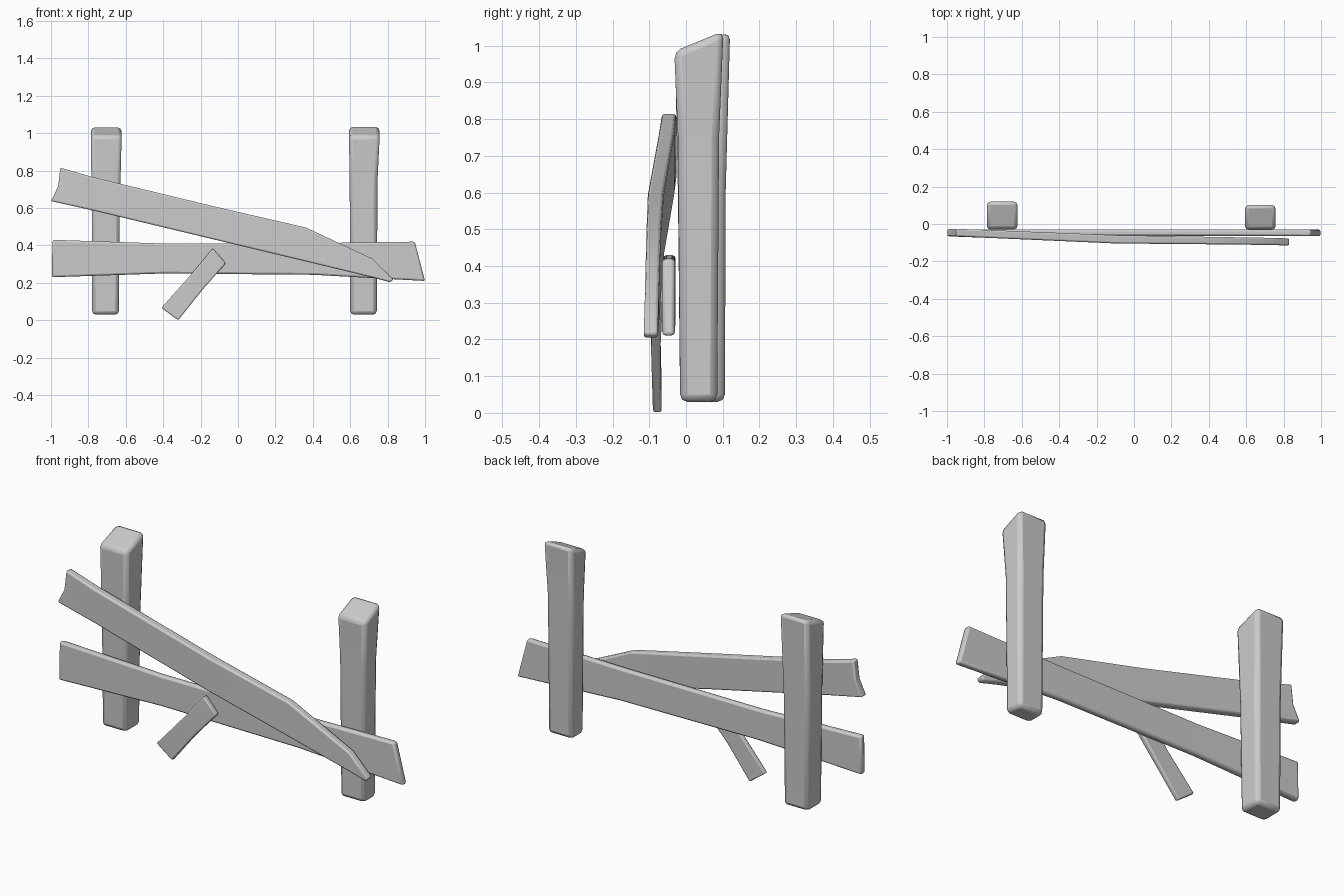
import bpy, bmesh, math

if "Cube" in bpy.data.objects:
    bpy.data.objects.remove(bpy.data.objects["Cube"])


def finish(name, bm, width):
    """Turn a bmesh into an object with softened edges."""
    bmesh.ops.recalc_face_normals(bm, faces=bm.faces[:])
    mesh = bpy.data.meshes.new(name)
    bm.to_mesh(mesh)
    bm.free()
    ob = bpy.data.objects.new(name, mesh)
    bpy.context.collection.objects.link(ob)
    mod = ob.modifiers.new("soft_edges", 'BEVEL')
    mod.width = width
    mod.segments = 2
    mod.limit_method = 'ANGLE'
    mod.angle_limit = math.radians(40)
    bpy.ops.object.select_all(action='DESELECT')
    ob.select_set(True)
    bpy.context.view_layer.objects.active = ob
    bpy.ops.object.shade_smooth_by_angle(angle=math.radians(35))
    return ob


def plank(name, stations, width, start_mid=None):
    """Station: lower (x, z), upper (x, z), front y, back y."""
    bm = bmesh.new()
    rings = []
    for i, (lo, hi, yf, yb) in enumerate(stations):
        mid = ((lo[0] + hi[0]) / 2, (lo[1] + hi[1]) / 2)
        if i == 0 and start_mid:
            mid = start_mid
        pts = [(p, yf) for p in (lo, mid, hi)] + [(p, yb) for p in (hi, mid, lo)]
        rings.append([bm.verts.new((p[0], y, p[1])) for p, y in pts])
    for a, b in zip(rings, rings[1:]):
        for j in range(6):
            k = (j + 1) % 6
            bm.faces.new((a[j], a[k], b[k], b[j]))
    for r in (rings[0], rings[-1]):
        bm.faces.new((r[0], r[1], r[4], r[5]))
        bm.faces.new((r[1], r[2], r[3], r[4]))
    return finish(name, bm, width)


def post(name, levels):
    """Level: x0, x1, y0, y1, front z, back z."""
    bm = bmesh.new()
    rings = []
    for x0, x1, y0, y1, zf, zb in levels:
        rings.append([bm.verts.new(c) for c in
                      ((x0, y0, zf), (x1, y0, zf), (x1, y1, zb), (x0, y1, zb))])
    for a, b in zip(rings, rings[1:]):
        for j in range(4):
            k = (j + 1) % 4
            bm.faces.new((a[j], a[k], b[k], b[j]))
    bm.faces.new(rings[-1])
    # the foot stays sharp where it meets the ground
    foot = bm.faces.new(rings[0])
    lay = bm.edges.layers.float.new("bevel_weight_edge")
    for e in bm.edges:
        e[lay] = 0.0 if e in foot.edges else 1.0
    return finish(name, bm, 0.02)


# Upright posts with sloped tops
post("left_post", [(-0.78, -0.637, -0.016, 0.106, 0.03, 0.03),
                   (-0.782, -0.632, -0.022, 0.108, 0.6, 0.6),
                   (-0.787, -0.622, -0.03, 0.12, 0.985, 1.037)])
post("right_post", [(0.6, 0.742, -0.016, 0.085, 0.03, 0.03),
                    (0.597, 0.746, -0.022, 0.09, 0.75, 0.75),
                    (0.593, 0.758, -0.032, 0.102, 0.985, 1.04)])

# Level rail
plank("lower_rail", [((-0.995, 0.23), (-0.992, 0.43), -0.063, -0.028),
                     ((-0.4, 0.25), (-0.4, 0.41), -0.063, -0.03),
                     ((0.4, 0.243), (0.4, 0.412), -0.063, -0.03),
                     ((1.0, 0.21), (0.945, 0.42), -0.065, -0.03)], 0.01)

# Fallen rail leaning across the front
plank("fallen_rail", [((-1.0, 0.637), (-0.95, 0.816), -0.066, -0.026),
                      ((-0.78, 0.588), (-0.78, 0.766), -0.074, -0.032),
                      ((-0.1, 0.425), (-0.1, 0.602), -0.104, -0.06),
                      ((0.36, 0.315), (0.365, 0.495), -0.108, -0.068),
                      ((0.72, 0.228), (0.72, 0.328), -0.112, -0.074),
                      ((0.815, 0.203), (0.832, 0.218), -0.115, -0.077)],
      0.008, start_mid=(-0.962, 0.715))

# Short broken brace
plank("broken_brace", [((-0.32, 0.0), (-0.41, 0.066), -0.09, -0.066),
                       ((-0.19, 0.163), (-0.255, 0.24), -0.095, -0.07),
                       ((-0.065, 0.305), (-0.135, 0.384), -0.092, -0.063)], 0.006)
